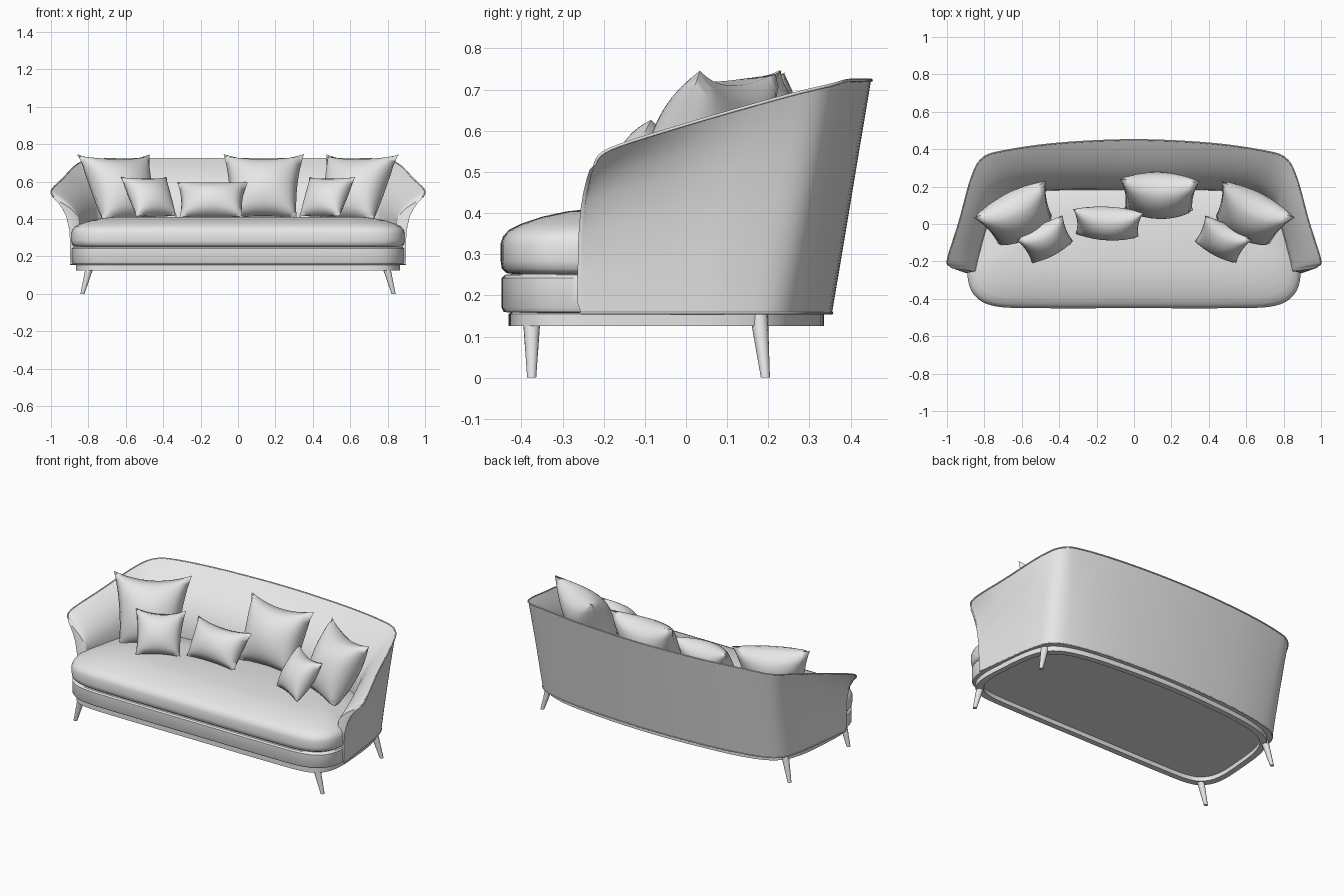
import bpy
import bmesh
import math
from mathutils import Matrix, Vector

default_cube = bpy.data.objects.get("Cube")
if default_cube:
    bpy.data.objects.remove(default_cube, do_unlink=True)

fabric = bpy.data.materials.new("light_grey")
fabric.use_nodes = True
fabric.diffuse_color = (0.8, 0.8, 0.8, 1)
fabric.node_tree.nodes["Principled BSDF"].inputs["Base Color"].default_value = fabric.diffuse_color


def finish(name, bm, angle=40):
    """Turn a bmesh into a smooth shaded object."""
    bmesh.ops.recalc_face_normals(bm, faces=bm.faces)
    mesh = bpy.data.meshes.new(name)
    bm.to_mesh(mesh)
    bm.free()
    mesh.materials.append(fabric)
    obj = bpy.data.objects.new(name, mesh)
    bpy.context.collection.objects.link(obj)
    bpy.ops.object.select_all(action="DESELECT")
    obj.select_set(True)
    bpy.context.view_layer.objects.active = obj
    bpy.ops.object.shade_smooth_by_angle(angle=math.radians(angle))


def spline(points, closed, steps=6):
    """Smooth curve through points of any dimension."""
    count = len(points)

    def pick(i):
        return points[i % count] if closed else points[min(max(i, 0), count - 1)]

    result = []
    for i in range(count if closed else count - 1):
        around = [pick(i + k) for k in (-1, 0, 1, 2)]
        for step in range(steps):
            t = step / steps
            result.append(tuple(
                b + t * ((c - a) + t * ((2 * a - 5 * b + 4 * c - d) + t * (3 * b - a - 3 * c + d))) / 2
                for a, b, c, d in zip(*around)))
    if not closed:
        result.append(points[-1])
    return result


def loft(name, rings, angle=40):
    """Skin closed rings one after another and cap both ends."""
    bm = bmesh.new()
    rows = [[bm.verts.new(p) for p in ring] for ring in rings]
    size = len(rows[0])
    for low, high in zip(rows, rows[1:]):
        for i in range(size):
            j = (i + 1) % size
            bm.faces.new((low[i], low[j], high[j], high[i]))
    bm.faces.new(rows[0])
    bm.faces.new(rows[-1])
    finish(name, bm, angle)


def slab(name, half, levels, angle=40):
    """Stack inset copies of a mirrored plan outline; levels are (inset, z)."""
    plan = spline(half + [(-x, y) for x, y in half[-2:0:-1]], True)
    wide = max(x for x, y in plan)
    front, back = min(y for x, y in plan), max(y for x, y in plan)
    middle, deep = (front + back) / 2, (back - front) / 2
    rings = [[(x * (1 - inset / wide), middle + (y - middle) * (1 - inset / deep), z)
              for x, y in plan] for inset, z in levels]
    loft(name, rings, angle)


def tube(name, path, radius):
    """Round cord along a path."""
    curve = bpy.data.curves.new(name, "CURVE")
    curve.dimensions = "3D"
    curve.bevel_depth = radius
    curve.bevel_resolution = 2
    curve.use_fill_caps = True
    line = curve.splines.new("POLY")
    line.points.add(len(path) - 1)
    for point, place in zip(line.points, path):
        point.co = (*place, 1)
    curve.materials.append(fabric)
    obj = bpy.data.objects.new(name, curve)
    bpy.context.collection.objects.link(obj)


# Plinth with a recessed underside
plinth_plan = [(0, -.43), (.5, -.43), (.74, -.42), (.83, -.37), (.865, -.27), (.86, -.1),
               (.835, .1), (.77, .22), (.62, .285), (.35, .32), (0, .335)]
slab("plinth", plinth_plan, [(.035, .152), (.035, .126), (0, .126), (0, .155), (.02, .17)])

# Seat base and domed seat cushion
seat_plan = [(0, -.45), (.5, -.45), (.74, -.44), (.85, -.385), (.89, -.28), (.87, -.15),
             (.82, .05), (.72, .18), (.5, .25), (0, .28)]
slab("seat_base", seat_plan, [(.03, .157), (.008, .16), (.003, .17), (.003, .242), (.01, .25), (.04, .253)])
slab("seat_cushion", seat_plan, [(.05, .25), (.015, .254), (.003, .265), (0, .285), (0, .325), (.006, .343),
                                 (.02, .359), (.05, .374), (.1, .391), (.16, .404), (.23, .412)], 60)

# Wrap-around back and arms: x of bottom, rim, inside; y of bottom, rim, inside; rim height
stations = [(0, 0, 0, .355, .45, .18, .725), (.4, .4, .4, .338, .432, .18, .725),
            (.68, .69, .62, .295, .392, .16, .724), (.8, .81, .73, .235, .352, .1, .713),
            (.845, .87, .77, .12, .245, .03, .687), (.872, .935, .805, -.06, .01, -.08, .62),
            (.894, .996, .84, -.235, -.185, -.215, .557), (.895, .988, .845, -.255, -.222, -.245, .518)]
mirrored = [tuple(-v if i < 3 else v for i, v in enumerate(s)) for s in stations[:0:-1]]
seat_level, bottom = .38, .157


def shell_section(bx, tx, ix, by, ty, iy, top):
    """Outside from bottom to rim, then padded inside from rim to bottom."""
    arm = min(max((.35 - ty) / .5, 0), 1)
    low, rim, inner = Vector((bx, by)), Vector((tx, ty)), Vector((ix, iy))
    section = []
    for f in (0, .25, .5, .7, .82, .92, 1):
        section.append((*low.lerp(rim, f ** (1 + 3 * arm)), bottom + (top - bottom) * f))
    for g in (.03, .08, .15, .25, .4, .6, .8, 1):
        blend = 1 - (1 - g) ** (2.4 - .4 * arm)
        section.append((*rim.lerp(inner, blend), top + (seat_level - top) * g))
    section.append((*inner, bottom))
    return section


def arm_end(section):
    """Slightly shrunken ring in front of an arm, to round its edge."""
    centre = sum((Vector(p) for p in section), Vector()) / len(section)
    return [tuple(centre.lerp(Vector(p), .9) + Vector((0, -.01, 0))) for p in section]


sections = [shell_section(*s) for s in spline(mirrored + stations, False)]
loft("back_and_arms", [arm_end(sections[0])] + sections + [arm_end(sections[-1])], 50)

# Piping along the rim and the lower edge
tube("rim_piping", [(x, y, z - .002) for x, y, z in (s[6] for s in sections)], .004)
tube("lower_piping", [s[0] for s in sections], .003)

# Tapered, splayed legs
for side, label in ((1, "left"), (-1, "right")):
    for place, top_y, foot_y in (("front", -.375, -.375), ("back", .177, .193)):
        rings = []
        for x, y, z, radius in ((.832, foot_y, 0, .011), (.79, top_y, .153, .022)):
            rings.append([(side * x + radius * math.cos(a), y + radius * math.sin(a), z)
                          for a in (math.tau * k / 16 for k in range(16))])
        loft(f"{place}_{label}_leg", rings)


def pillow(name, centre, width, height, thick, yaw, lean, taper):
    """Puffed square with pulled corners, leaning back and turned."""
    bm = bmesh.new()
    for face_side in (1, -1):
        grid = bmesh.ops.create_grid(bm, x_segments=18, y_segments=18, size=1)
        for vert in grid["verts"]:
            u, v = vert.co.x, vert.co.y
            puff = max((1 - u * u) * (1 - v * v), 0) ** .5
            dip = .2 if v > 0 else .08
            vert.co = (width / 2 * u * (1 - .08 * (1 - v * v)) * (1 - taper * (1 - v)),
                       face_side * thick / 2 * puff,
                       height / 2 * v * (1 - dip * (1 - u * u)))
    bmesh.ops.remove_doubles(bm, verts=bm.verts, dist=.0005)
    turn = Matrix.Rotation(math.radians(yaw), 4, "Z") @ Matrix.Rotation(math.radians(-lean), 4, "X")
    bmesh.ops.transform(bm, matrix=Matrix.Translation(centre) @ turn, verts=bm.verts)
    finish(name, bm, 60)


# Scatter pillows: a mirrored pair at each arm and two in the middle
for side, label in ((1, "left"), (-1, "right")):
    pillow(f"large_{label}_pillow", (side * .622, .047, .565), .435, .41, .24, -27 * side, 28, .13)
    pillow(f"small_{label}_pillow", (side * .47, -.085, .52), .28, .26, .15, -28 * side, 35, .06)
pillow("large_middle_pillow", (.135, .155, .575), .43, .38, .23, -2, 25, .08)
pillow("lumbar_pillow", (-.14, .005, .505), .38, .23, .17, -3, 35, .06)
